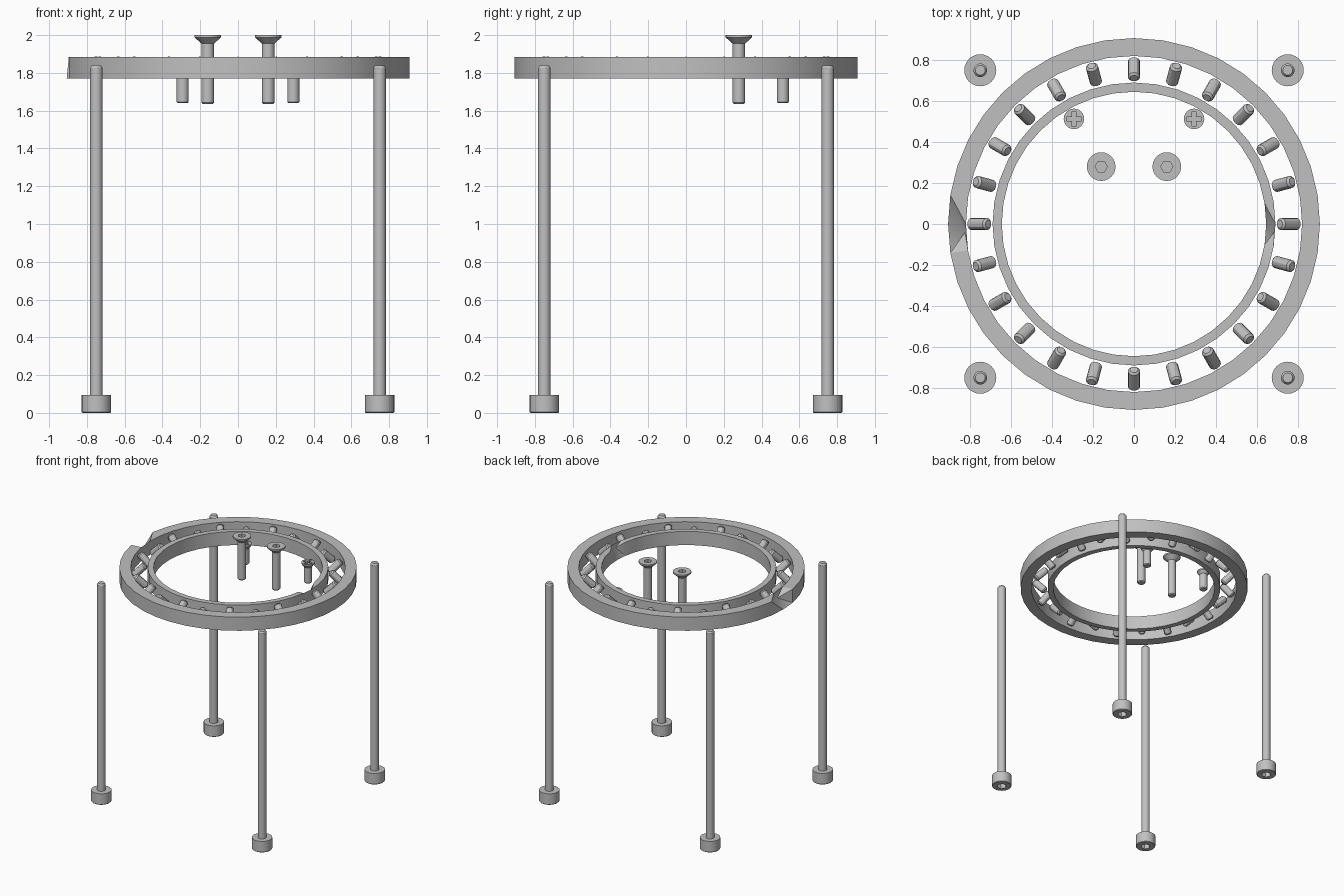
import bpy, bmesh, math
from mathutils import Matrix, Vector

if "Cube" in bpy.data.objects:
    bpy.data.objects.remove(bpy.data.objects["Cube"])

steel = bpy.data.materials.new("brushed grey steel")
steel.diffuse_color = (0.53, 0.53, 0.53, 1)
steel.use_nodes = True
steel.node_tree.nodes["Principled BSDF"].inputs["Base Color"].default_value = steel.diffuse_color


def finish(name, bm, loc=(0, 0, 0)):
    bmesh.ops.recalc_face_normals(bm, faces=bm.faces)
    mesh = bpy.data.meshes.new(name)
    bm.to_mesh(mesh)
    bm.free()
    mesh.materials.append(steel)
    obj = bpy.data.objects.new(name, mesh)
    bpy.context.collection.objects.link(obj)
    obj.location = loc
    return obj


def smooth(obj):
    bpy.ops.object.select_all(action='DESELECT')
    obj.select_set(True)
    bpy.context.view_layer.objects.active = obj
    bpy.ops.object.shade_smooth_by_angle(angle=math.radians(30))


def lathe(profile, sides, closed=False):
    """Revolve (radius, z) points; open profiles get end caps."""
    bm = bmesh.new()
    rows = [[bm.verts.new((r * math.cos(2 * math.pi * i / sides),
                           r * math.sin(2 * math.pi * i / sides), z))
             for i in range(sides)] for r, z in profile]
    pairs = list(zip(rows, rows[1:]))
    if closed:
        pairs.append((rows[-1], rows[0]))
    else:
        bm.faces.new(rows[0])
        bm.faces.new(rows[-1])
    for a, b in pairs:
        for i in range(sides):
            j = (i + 1) % sides
            bm.faces.new((a[i], a[j], b[j], b[i]))
    return bm, rows


def cut(obj, boxes_or_hex):
    """Sink a recess into a part and drop the cutter."""
    cutter = finish("recess_cutter", boxes_or_hex, obj.location)
    cutter.hide_render = True
    mod = obj.modifiers.new("recess", 'BOOLEAN')
    mod.operation = 'DIFFERENCE'
    mod.solver = 'EXACT'
    mod.object = cutter
    bpy.ops.object.select_all(action='DESELECT')
    obj.select_set(True)
    bpy.context.view_layer.objects.active = obj
    bpy.context.view_layer.update()
    bpy.ops.object.modifier_apply(modifier=mod.name)
    bpy.data.objects.remove(cutter)


def hex_cutter(r, z0, z1):
    return lathe([(r, z0), (r, z1)], 6)[0]


def cross_cutter(arm, half, z0, z1):
    bm = bmesh.new()
    pts = []
    for k in range(4):
        c, s = math.cos(k * math.pi / 2), math.sin(k * math.pi / 2)
        for x, y in ((arm, -half), (arm, half), (half, half)):
            pts.append((x * c - y * s, x * s + y * c))
    low = [bm.verts.new((x, y, z0)) for x, y in pts]
    top = [bm.verts.new((x, y, z1)) for x, y in pts]
    bm.faces.new(low)
    bm.faces.new(top)
    for i in range(12):
        j = (i + 1) % 12
        bm.faces.new((low[i], low[j], top[j], top[i]))
    return bm


# bearing rings, each with one chipped rim corner
Z0, Z1 = 1.77, 1.885
bm, rows = lathe([(0.907, Z0), (0.907, Z1), (0.82, Z1), (0.82, Z0)], 40, True)
rows[1][20].co = Vector((-0.825, -0.04, 1.83))
bmesh.ops.triangulate(bm, faces=list(rows[1][20].link_faces))
smooth(finish("outer_ring", bm))

bm, rows = lathe([(0.69, Z0), (0.69, Z1), (0.645, Z1), (0.645, Z0)], 40, True)
rows[2][0].co = Vector((0.683, -0.04, 1.85))
bmesh.ops.triangulate(bm, faces=list(rows[2][0].link_faces))
smooth(finish("inner_ring", bm))

# crossed rollers, tilted alternately inward and outward
R, H, C = 0.03, 0.0625, 0.01
for i in range(24):
    bm, _ = lathe([(R - C, -H), (R, C - H), (R, H - C), (R - C, H)], 12)
    tilt = math.radians(45 if i % 2 else -45)
    bm.transform(Matrix.Rotation(i * math.pi / 12, 4, 'Z')
                 @ Matrix.Translation((0.755, 0, (Z0 + Z1) / 2))
                 @ Matrix.Rotation(tilt, 4, 'Y'))
    smooth(finish("roller", bm))

# long socket-head bolts standing on their heads
for x in (-0.75, 0.75):
    for y in (-0.75, 0.75):
        bm, _ = lathe([(0.073, 0), (0.078, 0.005), (0.078, 0.095),
                       (0.033, 0.095), (0.033, 1.827), (0.024, 1.84)], 24)
        bolt = finish("long_bolt", bm, (x, y, 0))
        cut(bolt, hex_cutter(0.038, -0.02, 0.05))
        smooth(bolt)

for side in (-1, 1):
    # countersunk screws with hex sockets
    bm, _ = lathe([(0.026, 1.635), (0.033, 1.643), (0.033, 1.955),
                   (0.07, 1.988), (0.07, 2.0)], 24)
    screw = finish("countersunk_screw", bm, (0.16 * side, 0.28, 0))
    cut(screw, hex_cutter(0.03, 1.968, 2.02))
    smooth(screw)

    # short screws with cross recesses
    bm, _ = lathe([(0.026, 1.64), (0.032, 1.647), (0.032, 1.775),
                   (0.05, 1.798), (0.05, 1.81)], 24)
    screw = finish("cross_screw", bm, (0.293 * side, 0.513, 0))
    cut(screw, cross_cutter(0.037, 0.01, 1.785, 1.83))
    smooth(screw)
